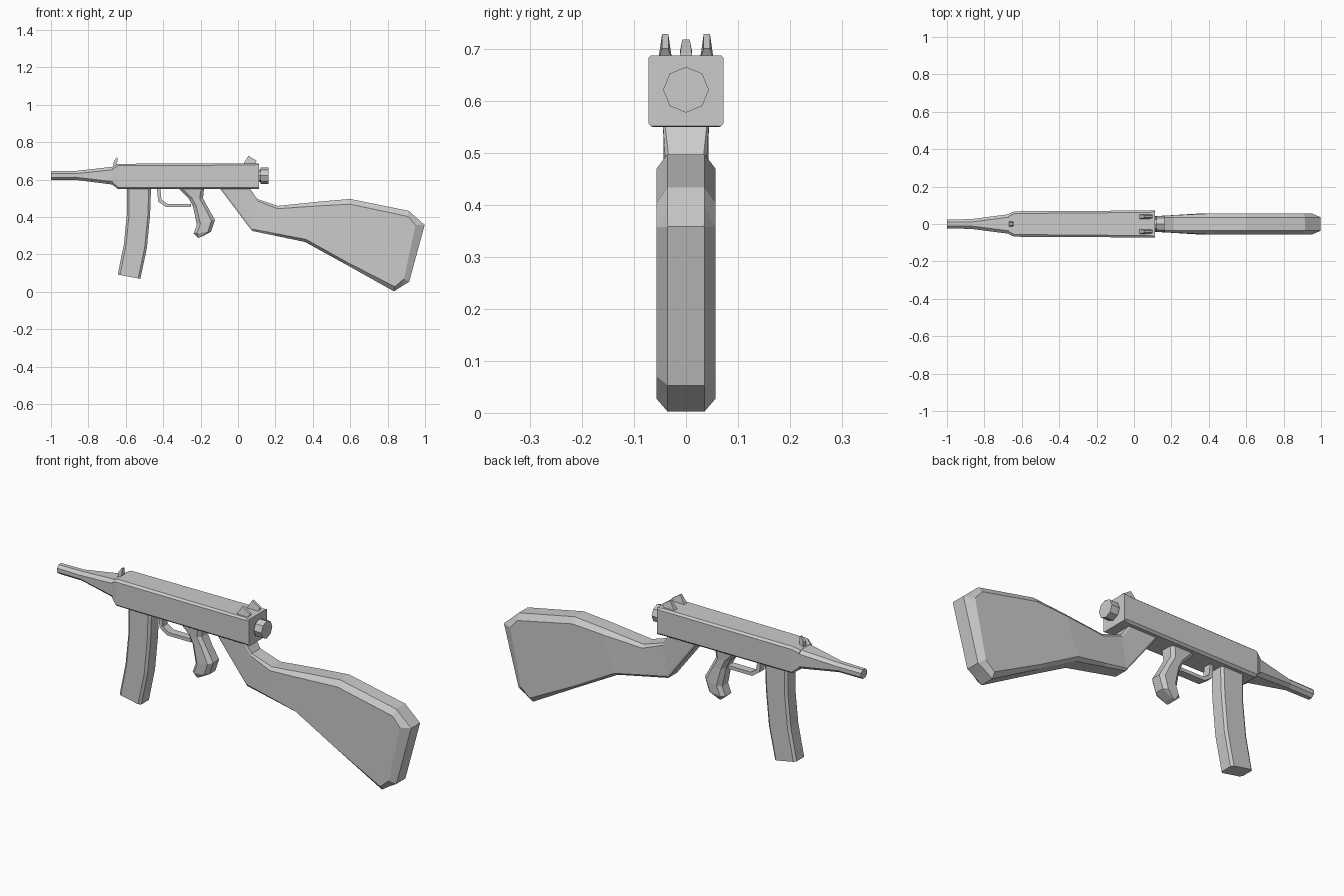
import bpy, bmesh, math
from mathutils import Vector


def loft(name, stations, y=0.0):
    """Skin chamfered sections. Station: ax, az, bx, bz, half width,
    half width of rim, chamfer depth at a, chamfer depth at b."""
    bm = bmesh.new()
    rings = []
    for ax, az, bx, bz, w, r, ca, cb in stations:
        a, b = Vector((ax, 0, az)), Vector((bx, 0, bz))
        d = (b - a).normalized()
        half = [(a, r), (a + d * ca, w), (b - d * cb, w), (b, r)]
        pts = [(p, s) for p, s in half] + [(p, -s) for p, s in reversed(half)]
        rings.append([bm.verts.new((p.x, y + s, p.z)) for p, s in pts])
    for lo, hi in zip(rings, rings[1:]):
        for i in range(8):
            j = (i + 1) % 8
            bm.faces.new((lo[i], lo[j], hi[j], hi[i]))
    bm.faces.new(rings[0])
    bm.faces.new(rings[-1])
    bmesh.ops.remove_doubles(bm, verts=bm.verts, dist=1e-5)
    bmesh.ops.recalc_face_normals(bm, faces=bm.faces)
    mesh = bpy.data.meshes.new(name)
    bm.to_mesh(mesh)
    bm.free()
    ob = bpy.data.objects.new(name, mesh)
    bpy.context.collection.objects.link(ob)
    return ob


# Receiver body
loft("receiver", [
    (-.672, .573, -.672, .670, .053, .040, .012, .012),
    (-.640, .549, -.640, .685, .068, .056, .010, .010),
    (.085, .549, .085, .686, .072, .062, .010, .008),
    (.113, .551, .113, .687, .072, .068, .006, .004)])

# Tapered shroud and octagonal muzzle
loft("barrel", [
    (-.671, .574, -.671, .669, .052, .036, .016, .016),
    (-.870, .599, -.870, .646, .026, .011, .014, .014),
    (-1.0, .599, -1.0, .645, .024, .010, .013, .013)])

# Shoulder stock, lofted from the neck to the butt
loft("stock", [
    (-.096, .552, .064, .552, .044, .040, .010, .010),
    (.075, .326, .102, .497, .040, .034, .010, .010),
    (.200, .300, .214, .460, .047, .035, .012, .015),
    (.358, .267, .438, .483, .057, .036, .015, .025),
    (.580, .145, .600, .497, .057, .036, .015, .028),
    (.834, .003, .914, .433, .057, .036, .025, .030),
    (.880, .033, .957, .394, .057, .036, .038, .038),
    (.915, .053, .998, .358, .036, .035, .001, .001)])

# Curved magazine
loft("magazine", [
    (-.594, .552, -.465, .552, .040, .030, .012, .012),
    (-.594, .417, -.470, .412, .040, .030, .012, .012),
    (-.610, .255, -.487, .235, .040, .030, .012, .012),
    (-.643, .093, -.522, .070, .040, .030, .012, .012)])

# Pistol grip
loft("pistol_grip", [
    (-.316, .552, -.182, .552, .042, .028, .020, .015),
    (-.262, .497, -.187, .500, .038, .024, .018, .018),
    (-.240, .455, -.160, .450, .038, .022, .018, .018),
    (-.220, .358, -.123, .385, .042, .024, .020, .020),
    (-.238, .312, -.144, .322, .040, .024, .018, .018),
    (-.213, .289, -.195, .295, .028, .024, .002, .002)])

# Trigger guard strap
loft("trigger_guard", [
    (-.433, .552, -.415, .552, .020, .020, 0, 0),
    (-.427, .483, -.409, .492, .020, .020, 0, 0),
    (-.385, .454, -.377, .471, .020, .020, 0, 0),
    (-.250, .454, -.250, .471, .020, .020, 0, 0)])

# Rear sight ears and front sight blade
for side, y in (("left", -.040), ("right", .040)):
    loft("rear_sight_" + side, [
        (.026, .680, .088, .680, .013, .013, 0, 0),
        (.056, .728, .100, .700, .006, .006, 0, 0)], y)
loft("front_sight", [
    (-.668, .665, -.646, .665, .014, .014, 0, 0),
    (-.664, .698, -.646, .692, .011, .011, 0, 0),
    (-.650, .718, -.643, .718, .007, .007, 0, 0)])

# Bolt knob with narrower neck behind the receiver
for name, radius, x0, x1 in (("bolt_neck", .033, .10, .125),
                             ("bolt_knob", .044, .119, .162)):
    bpy.ops.mesh.primitive_cylinder_add(
        vertices=8, radius=radius, depth=x1 - x0,
        location=((x0 + x1) / 2, 0, .621), rotation=(0, math.pi / 2, 0))
    bpy.context.object.name = name
